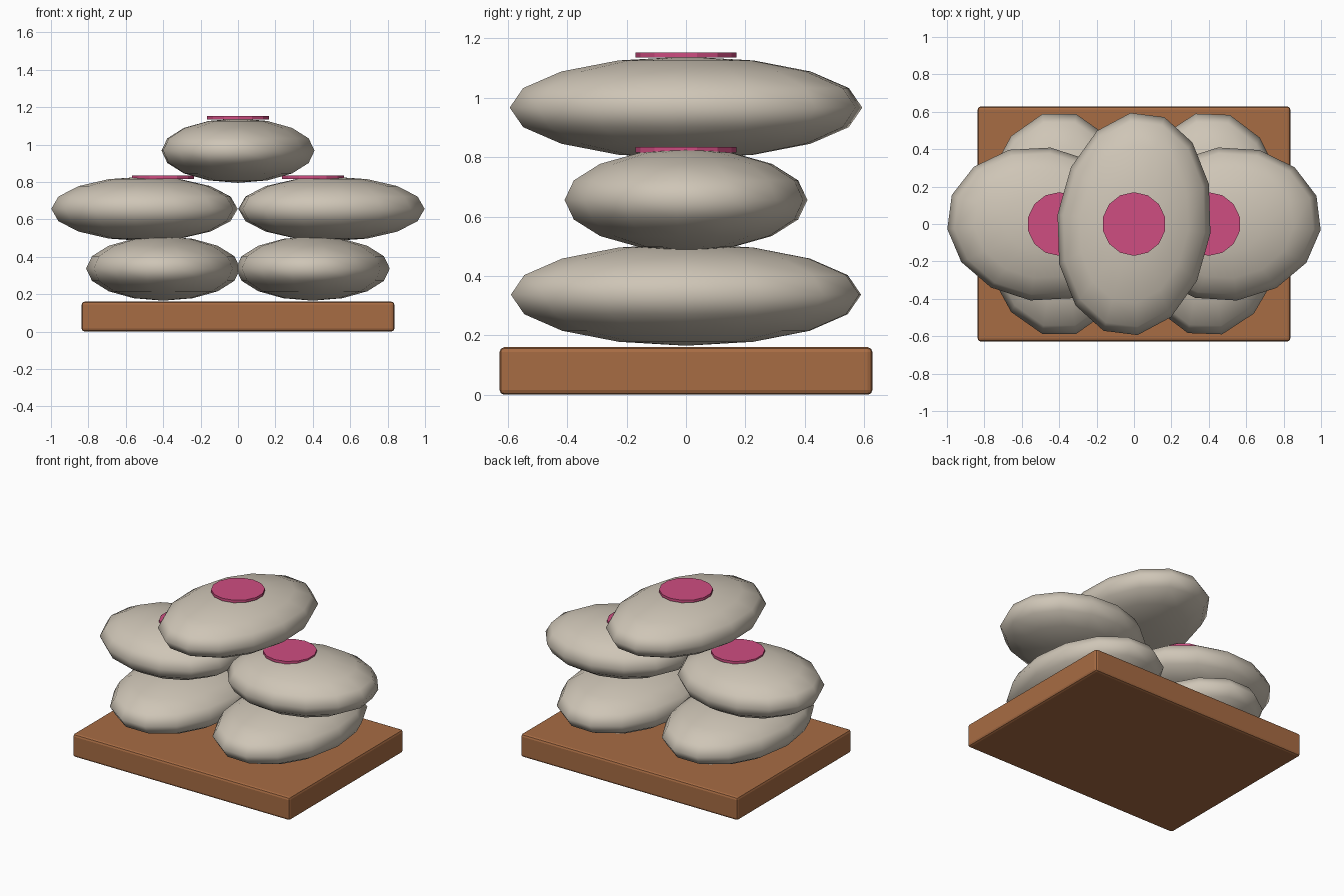
import bpy
import math

if "Cube" in bpy.data.objects:
    bpy.data.objects.remove(bpy.data.objects["Cube"])


def material(name, rgb):
    m = bpy.data.materials.new(name)
    m.diffuse_color = (*rgb, 1)
    m.use_nodes = True
    m.node_tree.nodes["Principled BSDF"].inputs["Base Color"].default_value = m.diffuse_color
    return m


canvas = material("canvas", (0.62, 0.56, 0.47))
wood = material("wood", (0.39, 0.15, 0.057))
pink = material("pink", (0.62, 0.075, 0.22))


def finish(ob, name, mat):
    ob.name = name
    ob.data.materials.append(mat)
    bpy.ops.object.transform_apply(location=False, rotation=False, scale=True)


def sack(name, loc, length, angle):
    """Plump sack lying along its local x axis, turned by angle degrees."""
    bpy.ops.mesh.primitive_uv_sphere_add(segments=14, ring_count=8, radius=1, location=loc,
                                         rotation=(0, 0, math.radians(angle)))
    ob = bpy.context.object
    ob.scale = (length, 0.412, 0.172)
    finish(ob, name, canvas)
    bpy.ops.object.shade_smooth()


def patch(name, x, top):
    """Thin round patch on top of a sack."""
    bpy.ops.mesh.primitive_cylinder_add(vertices=14, radius=0.17, depth=0.018,
                                        location=(x, 0, top - 0.009))
    finish(bpy.context.object, name, pink)


# Wooden pallet with softened edges
bpy.ops.mesh.primitive_cube_add(size=1, location=(0, 0, 0.08))
pallet = bpy.context.object
pallet.scale = (1.672, 1.256, 0.16)
finish(pallet, "pallet", wood)
bevel = pallet.modifiers.new("soft_edges", 'BEVEL')
bevel.width = 0.016
bevel.segments = 2

# Lower pair lies front to back, middle pair lies sideways, one on top
sack("lower_sack_left", (-0.4, 0, 0.337), 0.602, 90)
sack("lower_sack_right", (0.4, 0, 0.337), 0.602, 88)
sack("middle_sack_left", (-0.5, 0, 0.656), 0.503, 172.5)
sack("middle_sack_right", (0.5, 0, 0.656), 0.503, 7)
sack("top_sack", (0, 0, 0.967), 0.602, 83)

# Round patches
patch("patch_left", -0.4, 0.834)
patch("patch_right", 0.4, 0.834)
patch("patch_top", 0, 1.153)
